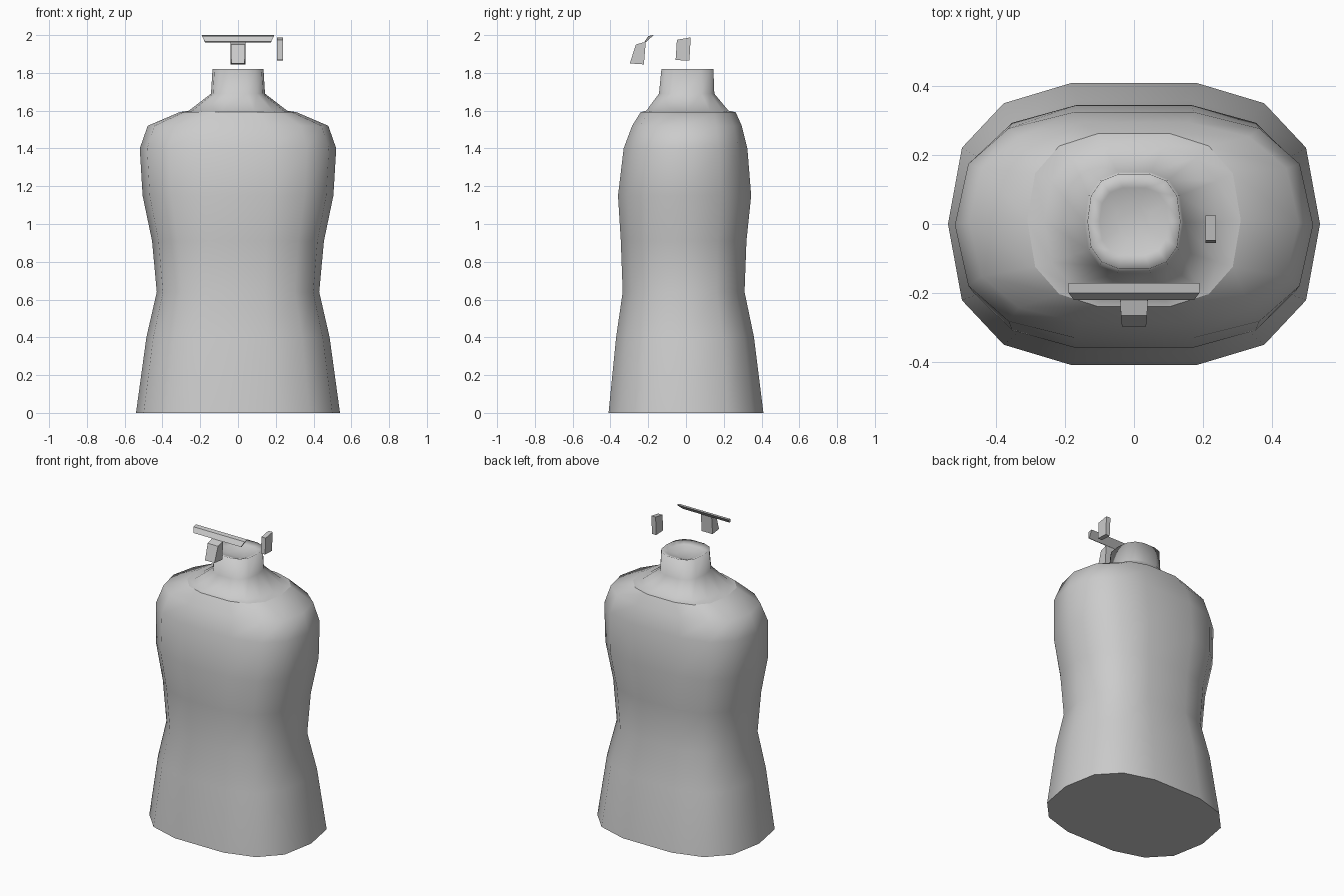
import bpy, bmesh

if "Cube" in bpy.data.objects:
    bpy.data.objects.remove(bpy.data.objects["Cube"])

grey = bpy.data.materials.new("light_grey")
grey.diffuse_color = (0.6, 0.6, 0.6, 1)
grey.use_nodes = True
grey.node_tree.nodes["Principled BSDF"].inputs["Base Color"].default_value = grey.diffuse_color

# Quarter of the rounded fourteen-sided cross-section, mirrored to a full loop
Q = [(1, 0), (.925, .54), (.70, .855), (.333, 1)]
SECTION = (Q + [(-x, y) for x, y in Q[::-1]]
           + [(-x, -y) for x, y in Q[1:]] + [(x, -y) for x, y in Q[:0:-1]])


def finish(bm, name, smooth=True):
    bmesh.ops.recalc_face_normals(bm, faces=bm.faces)
    me = bpy.data.meshes.new(name)
    bm.to_mesh(me)
    bm.free()
    me.materials.append(grey)
    ob = bpy.data.objects.new(name, me)
    bpy.context.collection.objects.link(ob)
    return ob


def loft(name, rings, flat_start=False, cap_end=False):
    """rings: (z, half width, front y, back y)"""
    bm = bmesh.new()
    loops = []
    for z, w, f, b in rings:
        c, d = (f + b) / 2, (b - f) / 2
        loops.append([bm.verts.new((w * x, c + d * y, z)) for x, y in SECTION])
    n = len(SECTION)
    for lo, hi in zip(loops, loops[1:]):
        for i in range(n):
            j = (i + 1) % n
            bm.faces.new((lo[i], lo[j], hi[j], hi[i])).smooth = True
    if flat_start:
        bm.faces.new(loops[0][::-1])
    if cap_end:
        bm.faces.new(loops[-1]).smooth = True
    return finish(bm, name)


def prism(name, lower, upper):
    """Box between two four-point outlines"""
    bm = bmesh.new()
    a = [bm.verts.new(p) for p in lower]
    b = [bm.verts.new(p) for p in upper]
    bm.faces.new(a[::-1])
    bm.faces.new(b)
    for i in range(4):
        j = (i + 1) % 4
        bm.faces.new((a[i], a[j], b[j], b[i]))
    return finish(bm, name)


# Torso with flat base
loft("torso", [
    (0, .54, -.41, .41), (.40, .485, -.37, .36), (.64, .43, -.335, .31),
    (.91, .455, -.345, .32), (1.15, .505, -.36, .345), (1.40, .52, -.33, .325),
    (1.52, .478, -.285, .295), (1.592, .31, -.24, .263)], flat_start=True)

# Neck with a dished top
loft("neck", [
    (1.592, .31, -.24, .263), (1.60, .26, -.21, .225), (1.69, .143, -.143, .15),
    (1.82, .135, -.13, .145), (1.805, .10, -.09, .105), (1.79, .05, -.04, .055)],
    cap_end=True)

# Floating brow bar
prism("brow_bar",
      [(-.175, -.22, 1.965), (.175, -.22, 1.965), (.175, -.212, 1.962), (-.175, -.212, 1.962)],
      [(-.19, -.20, 1.995), (.19, -.20, 1.995), (.19, -.172, 2.0), (-.19, -.172, 2.0)])

# Nose wedge below the bar
prism("nose",
      [(-.035, -.298, 1.85), (.035, -.298, 1.85), (.04, -.223, 1.845), (-.04, -.223, 1.845)],
      [(-.038, -.265, 1.95), (.038, -.265, 1.95), (.04, -.213, 1.965), (-.04, -.213, 1.965)])

# Single ear plate
prism("ear",
      [(.207, -.055, 1.868), (.238, -.055, 1.868), (.238, .018, 1.865), (.207, .018, 1.865)],
      [(.207, -.048, 1.975), (.238, -.048, 1.975), (.238, .025, 1.988), (.207, .025, 1.988)])
